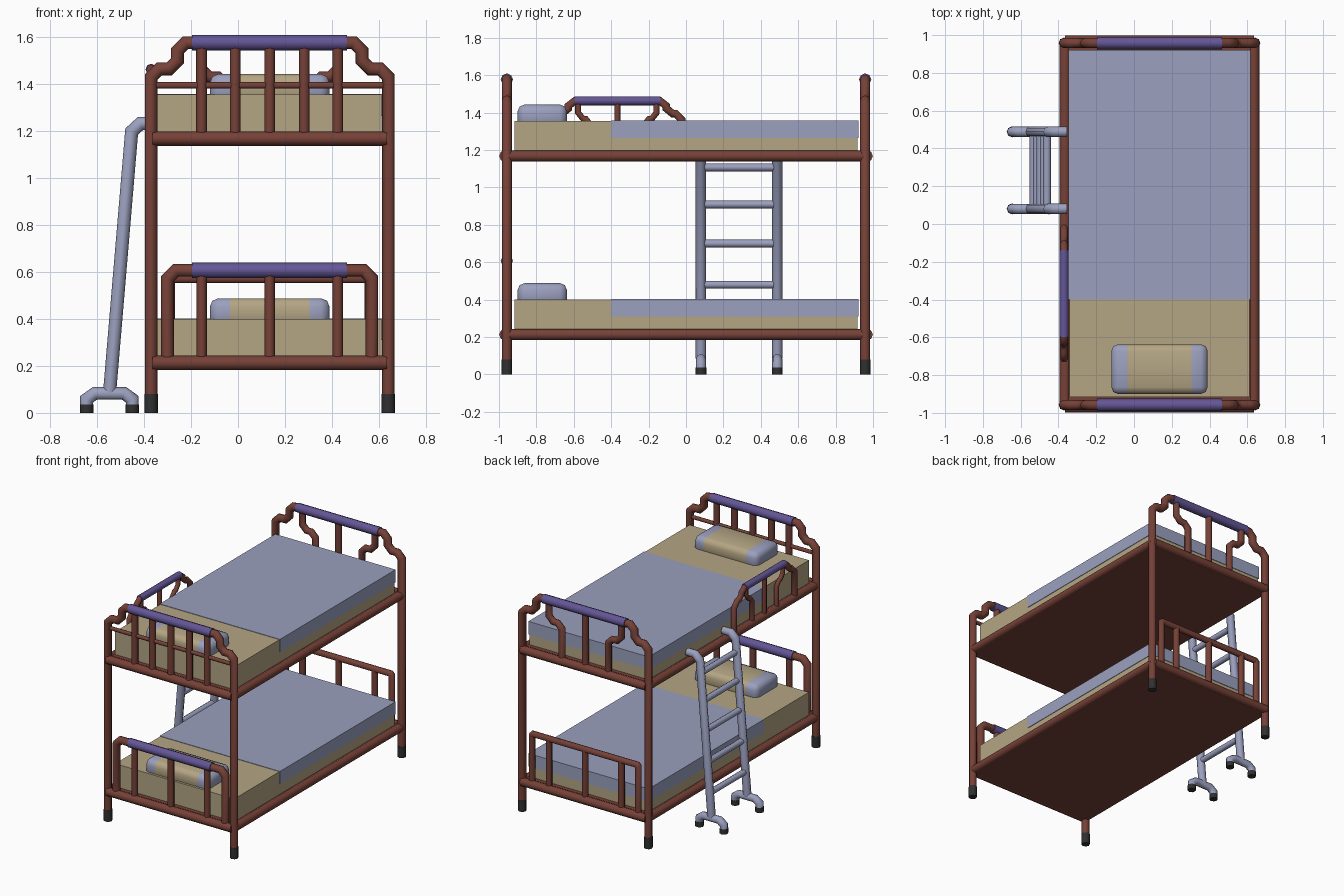
import bpy, bmesh, math
from mathutils import Vector

if "Cube" in bpy.data.objects:
    bpy.data.objects.remove(bpy.data.objects["Cube"])


def material(name, rgb):
    m = bpy.data.materials.new(name)
    lin = [((c / 255 + 0.055) / 1.055) ** 2.4 for c in rgb]
    m.diffuse_color = (*lin, 1)
    m.use_nodes = True
    m.node_tree.nodes["Principled BSDF"].inputs["Base Color"].default_value = m.diffuse_color
    return m


BROWN = material("brown frame", (118, 65, 55))
PURPLE = material("purple padding", (100, 86, 150))
BLUE = material("grey blue", (155, 160, 190))
TAN = material("tan fabric", (180, 165, 132))
BLACK = material("black rubber", (48, 48, 48))

XC, YC, HX = 0.135, 0.958, 0.505      # bed centre x, post y, half width to posts


def finish(bm, name, mats, smooth=True):
    bmesh.ops.recalc_face_normals(bm, faces=bm.faces[:])
    me = bpy.data.meshes.new(name)
    bm.to_mesh(me)
    bm.free()
    for m in mats:
        me.materials.append(m)
    ob = bpy.data.objects.new(name, me)
    bpy.context.collection.objects.link(ob)
    if smooth:
        bpy.ops.object.select_all(action='DESELECT')
        ob.select_set(True)
        bpy.context.view_layer.objects.active = ob
        bpy.ops.object.shade_smooth_by_angle(angle=math.radians(50))
    return ob


def tube(name, pts, r, mat, cut=0.035, sides=8):
    """Planar tube along pts, with chamfered elbows."""
    pts = [Vector(p) for p in pts]
    path = [pts[0]]
    for a, b, c in zip(pts, pts[1:], pts[2:]):
        d1, d2 = a - b, c - b
        path += [b + d1.normalized() * min(cut, d1.length * 0.4),
                 b + d2.normalized() * min(cut, d2.length * 0.4)]
    path.append(pts[-1])
    segs = [(b - a).normalized() for a, b in zip(path, path[1:])]
    # normal of the plane the path lies in
    n = Vector()
    for s in segs[1:]:
        n = segs[0].cross(s)
        if n.length > 0.05:
            break
    if n.length <= 0.05:
        n = segs[0].cross(Vector((0, 0, 1)) if abs(segs[0].z) < 0.9 else Vector((0, 1, 0)))
    n.normalize()
    bm = bmesh.new()
    rings = []
    for i, p in enumerate(path):
        s0, s1 = segs[max(i - 1, 0)], segs[min(i, len(segs) - 1)]
        t = (s0 + s1).normalized()
        v = t.cross(n) / max(t.dot(s1), 0.5)
        rings.append([bm.verts.new(p + r * (n * math.cos(k) + v * math.sin(k)))
                      for k in (2 * math.pi * j / sides for j in range(sides))])
    for a, b in zip(rings, rings[1:]):
        for j in range(sides):
            k = (j + 1) % sides
            bm.faces.new((a[j], a[k], b[k], b[j]))
    bm.faces.new(rings[0])
    bm.faces.new(rings[-1])
    return finish(bm, name, [mat])


def box_mesh(x0, x1, y0, y1, z0, z1):
    bm = bmesh.new()
    bmesh.ops.create_cube(bm, size=1)
    for v in bm.verts:
        v.co = ((x0 + x1) / 2 + v.co.x * (x1 - x0),
                (y0 + y1) / 2 + v.co.y * (y1 - y0),
                (z0 + z1) / 2 + v.co.z * (z1 - z0))
    return bm


def end_path(half, y):
    """Mirror a half profile (offset from centre, z) into a full frame."""
    return [(XC - h, y, z) for h, z in half] + [(XC + h, y, z) for h, z in half[::-1]]


def pillow(name, z):
    bm = box_mesh(XC - 0.255, XC + 0.255, -0.9, -0.637, z - 0.035, z + 0.088)
    bmesh.ops.bevel(bm, geom=bm.edges[:], offset=0.036, segments=2, profile=0.5, affect='EDGES')
    for x in (XC - 0.17, XC + 0.17):
        bmesh.ops.bisect_plane(bm, geom=bm.verts[:] + bm.edges[:] + bm.faces[:],
                               plane_co=(x, 0, 0), plane_no=(1, 0, 0))
    for f in bm.faces:
        f.material_index = int(abs(f.calc_center_median().x - XC) > 0.17)
    finish(bm, name, [TAN, BLUE])


# Bunks: rails, base panel, mattress, blanket, pillow
for label, z, top in (("lower", 0.213, 0.40), ("upper", 1.168, 1.355)):
    for s, side in ((-1, "left"), (1, "right")):
        x = XC + s * 0.5
        tube(f"{label}_{side}_rail", [(x, -0.965, z), (x, 0.965, z)], 0.03, BROWN)
    for s, end in ((-1, "head"), (1, "foot")):
        tube(f"{label}_{end}_rail", [(XC - 0.5, s * 0.968, z), (XC + 0.5, s * 0.968, z)], 0.031, BROWN)
    finish(box_mesh(XC - 0.5, XC + 0.5, -0.965, 0.965, z - 0.027, z + 0.022),
           f"{label}_base_panel", [BROWN], False)
    finish(box_mesh(-0.342, 0.612, -0.916, 0.917, z, top), f"{label}_mattress", [TAN], False)
    finish(box_mesh(-0.346, 0.616, -0.40, 0.921, top - 0.09, top + 0.003),
           f"{label}_blanket", [BLUE], False)
    pillow(f"{label}_pillow", top)

# Posts with stepped top, padding and rubber feet at both ends
STEP = [(HX, 0.04), (HX, 1.465), (0.393, 1.465), (0.393, 1.577)]
for y, end in ((-YC, "head"), (YC, "foot")):
    tube(f"{end}_post_frame", end_path(STEP, y), 0.027, BROWN)
    tube(f"{end}_padding", [(XC - 0.33, y, 1.577), (XC + 0.33, y, 1.577)], 0.033, PURPLE)
    for s in (-1, 1):
        x = XC + s * HX
        tube(f"{end}_foot", [(x, y, 0), (x, y, 0.08)], 0.029, BLACK)
    tube(f"{end}_middle_spindle", [(XC, y, 1.168), (XC, y, 1.577)], 0.023, BROWN)

# Upper headboard spindles and thin crossbar
for dx in (-0.29, -0.147, 0.147, 0.29):
    tube("upper_head_spindle", [(XC + dx, -YC, 1.168), (XC + dx, -YC, 1.577)], 0.023, BROWN)
tube("upper_head_crossbar", [(XC - HX, -YC, 1.395), (XC + HX, -YC, 1.395)], 0.014, BROWN)

# Upper footboard jogged spindles
for s in (-1, 1):
    a, b = XC + s * 0.29, XC + s * 0.185
    tube("upper_foot_spindle", [(a, YC, 1.577), (a, YC, 1.43), (b, YC, 1.43), (b, YC, 1.168)],
         0.023, BROWN)

# Lower headboard (padded) and lower footboard (plain)
tube("lower_head_frame", end_path([(0.435, 0.213), (0.435, 0.607)], -YC), 0.027, BROWN)
tube("lower_head_padding", [(XC - 0.33, -YC, 0.607), (XC + 0.33, -YC, 0.607)], 0.033, PURPLE)
tube("lower_foot_frame", end_path([(0.425, 0.213), (0.425, 0.575)], YC), 0.022, BROWN, cut=0.01)
for dx in (-0.29, 0, 0.29):
    for y, end, z in ((-YC, "head", 0.607), (YC, "foot", 0.575)):
        tube(f"lower_{end}_spindle", [(XC + dx, y, 0.213), (XC + dx, y, z)], 0.022, BROWN)

# Guard rail on the ladder side of the upper bunk
GX, GY, GZ = XC - HX, -0.367, 1.463
half = [(0.345, 1.168), (0.345, 1.395), (0.262, 1.395), (0.262, GZ)]
tube("guard_frame", [(GX, GY - h, z) for h, z in half] + [(GX, GY + h, z) for h, z in half[::-1]],
     0.02, BROWN)
tube("guard_padding", [(GX, GY - 0.23, GZ), (GX, GY + 0.23, GZ)], 0.024, PURPLE)
tube("guard_middle_spindle", [(GX, GY, 1.168), (GX, GY, GZ)], 0.016, BROWN)
for s in (-1, 1):
    a, b = GY + s * 0.21, GY + s * 0.14
    tube("guard_spindle", [(GX, a, GZ), (GX, a, 1.365), (GX, b, 1.365), (GX, b, 1.168)], 0.016, BROWN)

# Ladder: hooked side rails, splayed feet, rungs
for y in (0.08, 0.488):
    tube("ladder_side", [(-0.355, y, 1.233), (-0.45, y, 1.233), (-0.547, y, 0.085)], 0.028, BLUE)
    tube("ladder_foot_bar", [(-0.645, y, 0.02), (-0.645, y, 0.083), (-0.45, y, 0.083), (-0.45, y, 0.02)],
         0.027, BLUE)
    for x in (-0.645, -0.45):
        tube("ladder_foot", [(x, y, 0), (x, y, 0.036)], 0.029, BLACK)
for z in (1.107, 0.909, 0.70, 0.48, 0.26):
    x = -0.45 - 0.097 * (1.233 - z) / 1.148
    tube("ladder_rung", [(x, 0.08, z), (x, 0.488, z)], 0.021, BLUE)
